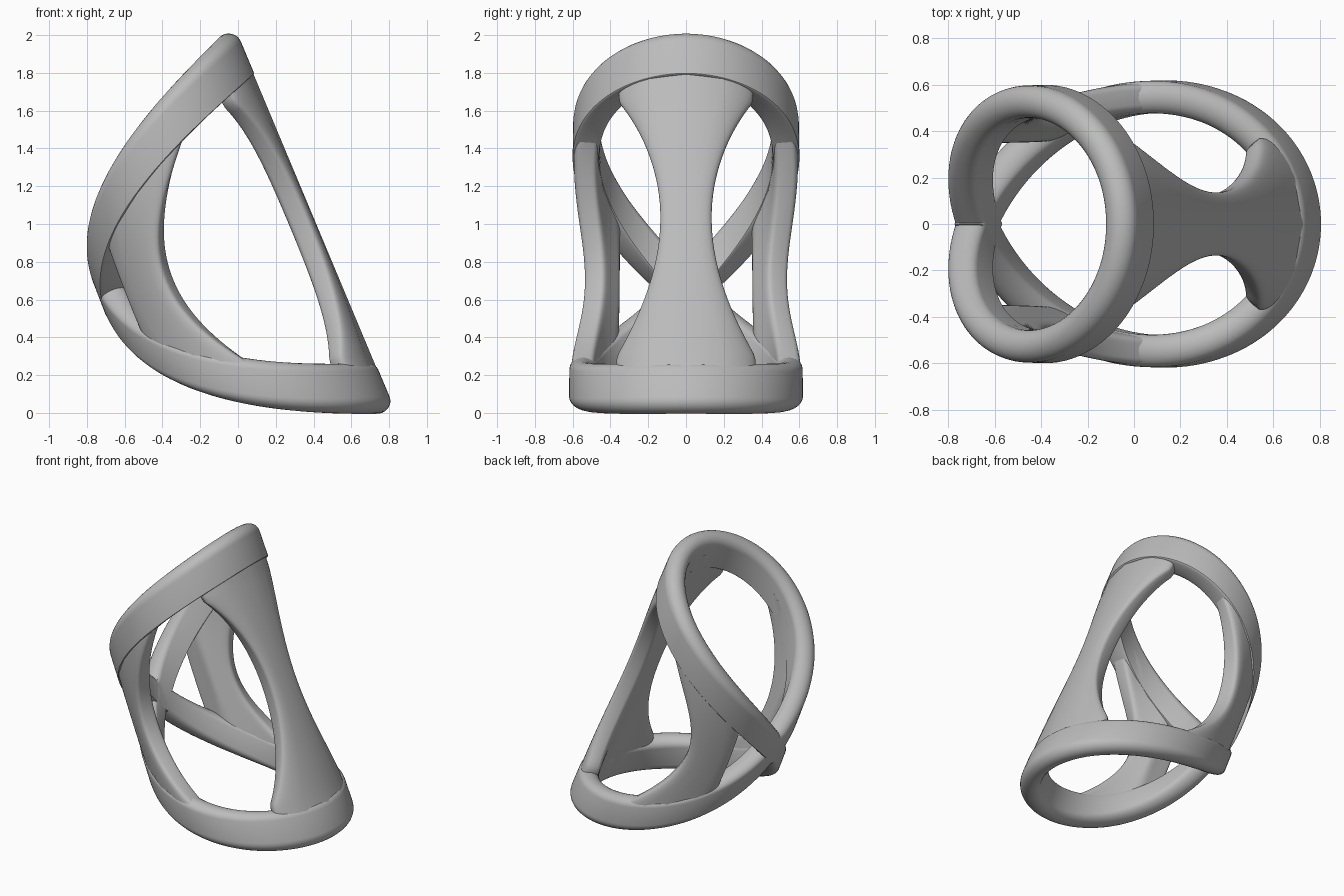
import bpy, bmesh
from math import sin, cos, pi, radians, copysign

if "Cube" in bpy.data.objects:
    bpy.data.objects.remove(bpy.data.objects["Cube"])

grey = bpy.data.materials.new("plain grey")
grey.use_nodes = True
grey.diffuse_color = (0.5, 0.5, 0.5, 1)
grey.node_tree.nodes["Principled BSDF"].inputs["Base Color"].default_value = (0.5, 0.5, 0.5, 1)

THICK = 0.14
TOP, JOIN, BASE = -1.765, -0.85, 0.135   # positions along the leaning tube axis


def tube_point(phi, s, depth):
    """Point on the leaning tube: angle, distance along axis, depth below skin."""
    k = (s - TOP) / (BASE - TOP)
    r = 0.595 + 0.027 * k - depth
    n = 0.13 + 0.025 * k + r * cos(phi)
    return (0.933 * n + 0.361 * s, r * sin(phi), 0.361 * n - 0.933 * s)


def upper_line(phi):
    return TOP + (JOIN - TOP) * (abs(phi) / pi) ** 1.9


def lower_line(phi):
    return BASE + (JOIN - BASE) * (abs(phi) / pi) ** 2.0


def skin(name, loops, closed):
    """Join matching loops of points into one smooth solid."""
    bm = bmesh.new()
    rows = [[bm.verts.new(p) for p in loop] for loop in loops]
    count = len(rows[0])
    pairs = list(zip(rows, rows[1:])) + ([(rows[-1], rows[0])] if closed else [])
    for a, b in pairs:
        for i in range(count):
            j = (i + 1) % count
            bm.faces.new((a[i], a[j], b[j], b[i]))
    if not closed:
        bm.faces.new(rows[0])
        bm.faces.new(rows[-1])
    bmesh.ops.recalc_face_normals(bm, faces=bm.faces)
    mesh = bpy.data.meshes.new(name)
    bm.to_mesh(mesh)
    bm.free()
    mesh.materials.append(grey)
    obj = bpy.data.objects.new(name, mesh)
    bpy.context.collection.objects.link(obj)
    bpy.ops.object.select_all(action='DESELECT')
    obj.select_set(True)
    bpy.context.view_layer.objects.active = obj
    bpy.ops.object.shade_smooth_by_angle(angle=radians(40))


def ring(name, line, outward, width, inner_round):
    """Band with a rounded outer rim; inner_round sets how round the inner rim is."""
    half, r = width / 2, THICK * 0.48
    section = []
    for side, bulge in ((1, r), (-1, inner_round)):
        for i in range(13):
            a = pi * i / 12
            section.append((side * (half - bulge + bulge * sin(a)),
                            THICK / 2 + side * THICK / 2 * cos(a)))
    steps = 128
    loops = []
    for i in range(steps):
        phi = -pi + 2 * pi * i / steps
        loops.append([tube_point(phi, line(phi) + outward * ds, d) for ds, d in section])
    skin(name, loops, True)


def strut(name, edges, side=1, skew=0.0):
    """Rounded strip of the tube running from the upper ring to the lower ring."""
    power = 0.4
    loops = []
    for i in range(49):
        t = i / 48
        start, end = edges(t)
        mid, half = (start + end) / 2, (end - start) / 2
        loop = []
        for j in range(40):
            a = 2 * pi * j / 40
            c, q = cos(a), sin(a)
            depth = THICK / 2 - (THICK / 2 - 0.005) * copysign(abs(q) ** power, q)
            phi = mid + half * copysign(abs(c) ** power, c)
            phi += skew * max(c, 0) ** power * (THICK / 2 - depth)
            s = upper_line(phi) * (1 - t) + lower_line(phi) * t
            loop.append(tube_point(side * phi, s, depth))
        loops.append(loop)
    skin(name, loops, False)


def plate_edges(t):
    flare = 1.68 if t < 0.49 else 1.5
    half = min(0.14 + flare * (t - 0.49) ** 2, 0.4) / 0.58
    return -half, half


def side_edges(t):
    d = t - 0.53
    return radians(114.5 - 120 * d ** 2 - 300 * d ** 4), radians(139)


# Two slanted rings that meet at a crossing
ring("upper_ring", upper_line, -1, 0.26, 0.01)
ring("lower_ring", lower_line, 1, 0.28, 0.06)

# Waisted plate and a pair of side struts
strut("waisted_plate", plate_edges)
for label, side in (("back", 1), ("front", -1)):
    strut(label + "_side_strut", side_edges, side, 1.6)
